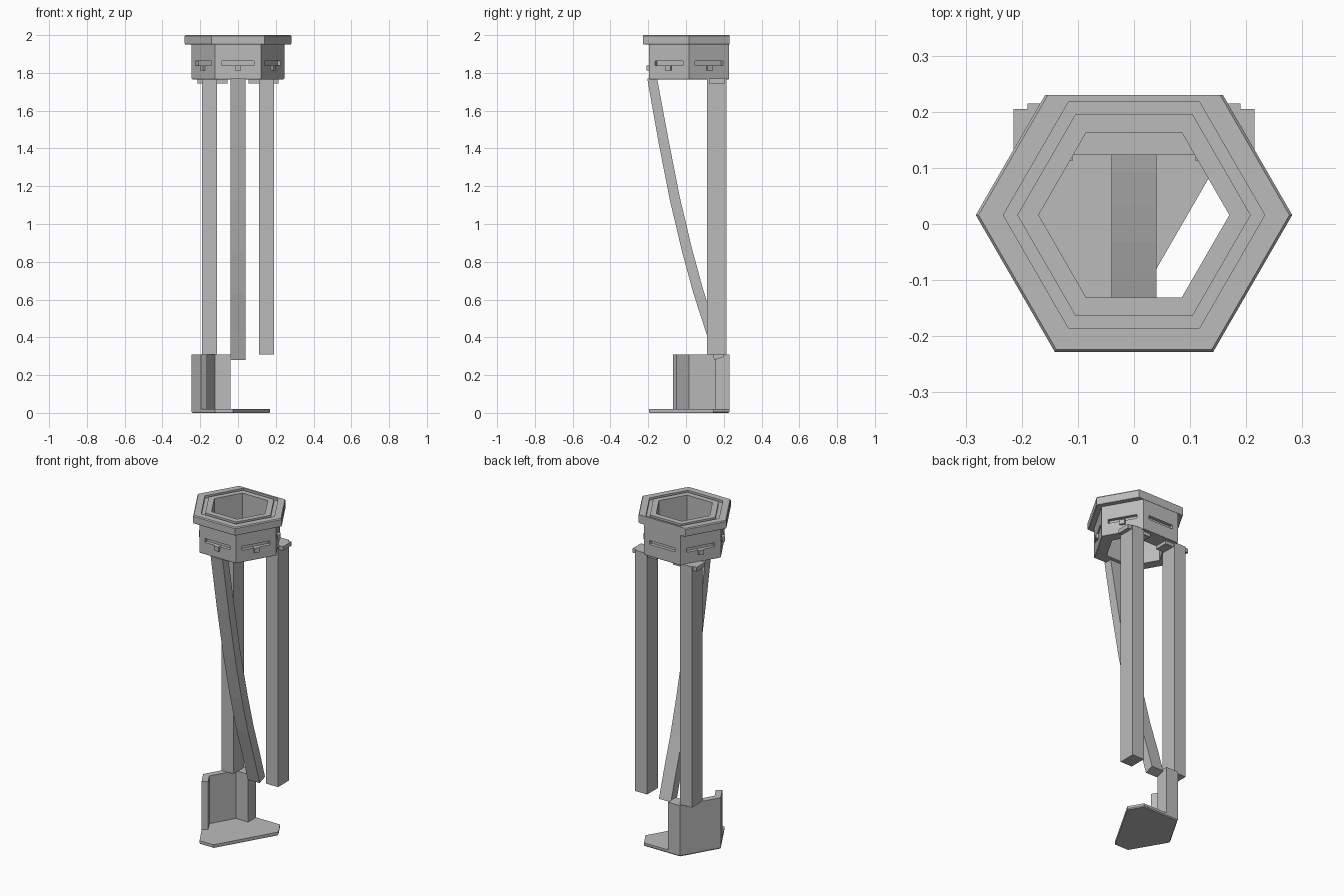
import bpy, bmesh, math
from mathutils import Matrix, Vector

old = bpy.data.objects.get("Cube")
if old:
    bpy.data.objects.remove(old, do_unlink=True)

CY = 0.016      # y of the hexagon axis
BACK = 0.23     # flat cut at the back
ROOT3 = math.sqrt(3)

grey = bpy.data.materials.new("plain_grey")
grey.diffuse_color = (0.5, 0.5, 0.5, 1)
grey.use_nodes = True
grey.node_tree.nodes["Principled BSDF"].inputs["Base Color"].default_value = (0.5, 0.5, 0.5, 1)


def finish(name, bm):
    bmesh.ops.recalc_face_normals(bm, faces=bm.faces)
    mesh = bpy.data.meshes.new(name)
    bm.to_mesh(mesh)
    bm.free()
    mesh.materials.append(grey)
    ob = bpy.data.objects.new(name, mesh)
    bpy.context.collection.objects.link(ob)
    return ob


def hexagon(r):
    """Hexagon with points on x, cut flat at the back."""
    y = min(CY + r * ROOT3 / 2, BACK)
    x = r - (y - CY) / ROOT3
    low = CY - r * ROOT3 / 2
    return [(r, CY), (x, y), (-x, y), (-r, CY), (-r / 2, low), (r / 2, low)]


def loft(name, loops, closed=False):
    """Skin a list of equal point loops, closed into a ring or capped."""
    bm = bmesh.new()
    rows = [[bm.verts.new(p) for p in loop] for loop in loops]
    n = len(rows[0])
    for i in range(len(rows) if closed else len(rows) - 1):
        a, b = rows[i], rows[(i + 1) % len(rows)]
        for j in range(n):
            k = (j + 1) % n
            bm.faces.new((a[j], a[k], b[k], b[j]))
    if not closed:
        bm.faces.new(rows[0])
        bm.faces.new(rows[-1])
    return finish(name, bm)


def prism(name, pts, z0, z1):
    return loft(name, [[(x, y, z) for x, y in pts] for z in (z0, z1)])


def box(name, x, y, z):
    return prism(name, [(x[0], y[0]), (x[1], y[0]), (x[1], y[1]), (x[0], y[1])], *z)


# Hollow hexagonal head with overhanging rim and a groove on top
profile = [(0.241, 1.765), (0.245, 1.77), (0.245, 1.95), (0.278, 1.95), (0.282, 1.955),
           (0.282, 1.994), (0.277, 2.0), (0.233, 2.0), (0.233, 1.985), (0.208, 1.985),
           (0.208, 2.0), (0.17, 2.0), (0.17, 1.765)]
head = loft("head", [[(x, y, z) for x, y in hexagon(r)] for r, z in profile], closed=True)

# Slot in each side of the head, with a small tab below all but the back one
bm = bmesh.new()
for i in range(6):
    angle = math.radians(30 + 60 * i)
    out = Vector((math.cos(angle), math.sin(angle), 0))
    turn = Matrix.Rotation(angle, 4, 'Z')
    centre = out * 0.212 + Vector((0, CY, 1.85))
    size = Matrix.Diagonal((0.04, 0.17, 0.024, 1))
    bmesh.ops.create_cube(bm, size=1, matrix=Matrix.Translation(centre) @ turn @ size)
    if i != 1:
        tab = bmesh.new()
        place = Matrix.Translation(out * 0.21 + Vector((0, CY, 1.826))) @ turn
        bmesh.ops.create_cube(tab, size=1, matrix=place @ Matrix.Diagonal((0.028, 0.032, 0.028, 1)))
        finish("slot_tab_%d" % (i + 1), tab)
slots = finish("slot_cutter", bm)
slots.hide_render = True
slots.hide_viewport = True
cut = head.modifiers.new("slots", 'BOOLEAN')
cut.operation = 'DIFFERENCE'
cut.solver = 'EXACT'
cut.object = slots

# Ledge inside the back of the head
box("back_ledge", (-0.109, 0.109), (0.123, 0.175), (1.765, 1.79))

# Rear legs and their brackets
for name, s in (("left", 1), ("right", -1)):
    box(name + "_rear_leg", sorted((s * 0.11, s * 0.19)), (0.112, 0.215), (0.31, 1.77))
    box(name + "_bracket", sorted((s * 0.055, s * 0.215)), (0.123, 0.205), (1.745, 1.77))

# Curved front strut: y and z of its front edge, swept back by its depth
edge = [(-0.205, 1.77), (-0.145, 1.43), (-0.085, 1.125), (-0.02, 0.85),
        (0.04, 0.63), (0.105, 0.43), (0.15, 0.28)]
loops = []
for i, (y, z) in enumerate(edge):
    dz = 0.0 if i == 0 else 0.018
    loops.append([(-0.04, y, z), (0.04, y, z), (0.04, y + 0.052, z + dz), (-0.04, y + 0.052, z + dz)])
loft("front_strut", loops)

# Foot plate: hexagon cut along one slanted side, with a bevelled lower edge
plate = [(-0.121, -0.196), (-0.027, -0.196), (0.17, 0.1455), (0.121, BACK), (-0.121, BACK), (-0.245, CY)]
lower = [(x * 0.98, y * 0.98) for x, y in plate]
loft("foot_plate", [[(x, y, 0.0) for x, y in lower], [(x, y, 0.006) for x, y in plate],
                    [(x, y, 0.02) for x, y in plate]])

# Foot wall wrapping the back right corner
wall = [(-0.195, -0.07), (-0.245, CY), (-0.121, BACK), (-0.04, BACK), (-0.04, 0.155),
        (-0.123, 0.155), (-0.203, CY), (-0.165, -0.05)]
prism("foot_wall", wall, 0.02, 0.31)
